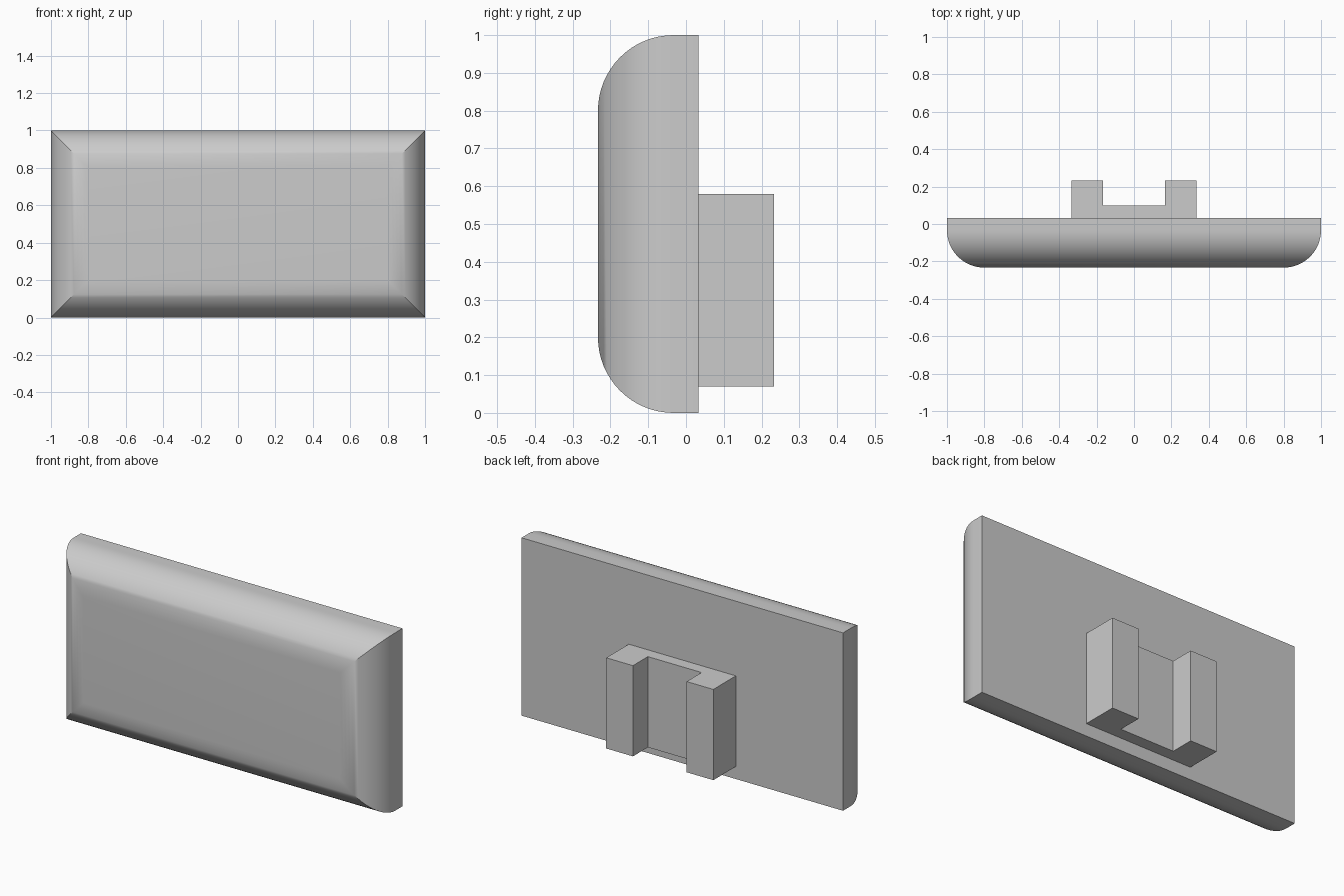
import bpy, bmesh, math

if "Cube" in bpy.data.objects:
    bpy.data.objects.remove(bpy.data.objects["Cube"])

grey = bpy.data.materials.new("plain grey")
grey.diffuse_color = (0.6, 0.6, 0.6, 1)
grey.use_nodes = True
grey.node_tree.nodes["Principled BSDF"].inputs["Base Color"].default_value = grey.diffuse_color

BACK, FRONT, RADIUS = 0.033, -0.233, 0.2


def make_object(name, bm):
    bmesh.ops.recalc_face_normals(bm, faces=bm.faces)
    mesh = bpy.data.meshes.new(name)
    bm.to_mesh(mesh)
    bm.free()
    mesh.materials.append(grey)
    obj = bpy.data.objects.new(name, mesh)
    bpy.context.collection.objects.link(obj)
    return obj


def bridge(bm, a, b):
    n = len(a)
    for i in range(n):
        bm.faces.new((a[i], a[(i + 1) % n], b[(i + 1) % n], b[i]))


# Front panel: nested rectangles follow a quarter round with mitred corners
bm = bmesh.new()
steps = 16
profile = [(0, BACK)]
for i in range(steps + 1):
    a = math.pi / 2 * i / steps
    profile.append((RADIUS * (1 - math.cos(a)), FRONT + RADIUS * (1 - math.sin(a))))
rings = []
for inset, y in profile:
    w, h = 1 - inset, 0.5 - inset
    rings.append([bm.verts.new((sx * w, y, 0.5 + sz * h))
                  for sx, sz in ((-1, -1), (1, -1), (1, 1), (-1, 1))])
for a, b in zip(rings, rings[1:]):
    bridge(bm, a, b)
bm.faces.new(rings[0])
bm.faces.new(rings[-1])
panel = make_object("front_panel", bm)
bpy.context.view_layer.objects.active = panel
panel.select_set(True)
bpy.ops.object.shade_smooth_by_angle(angle=math.radians(30))

# Rear mounting bracket: U-shaped outline extruded upwards
bm = bmesh.new()
half = [(0.333, BACK), (0.333, 0.233), (0.167, 0.233), (0.167, 0.10)]
outline = half + [(-x, y) for x, y in reversed(half)]
low, high = [[bm.verts.new((x, y, z)) for x, y in outline] for z in (0.07, 0.58)]
bridge(bm, low, high)
bm.faces.new(low)
bm.faces.new(high)
make_object("rear_bracket", bm)
